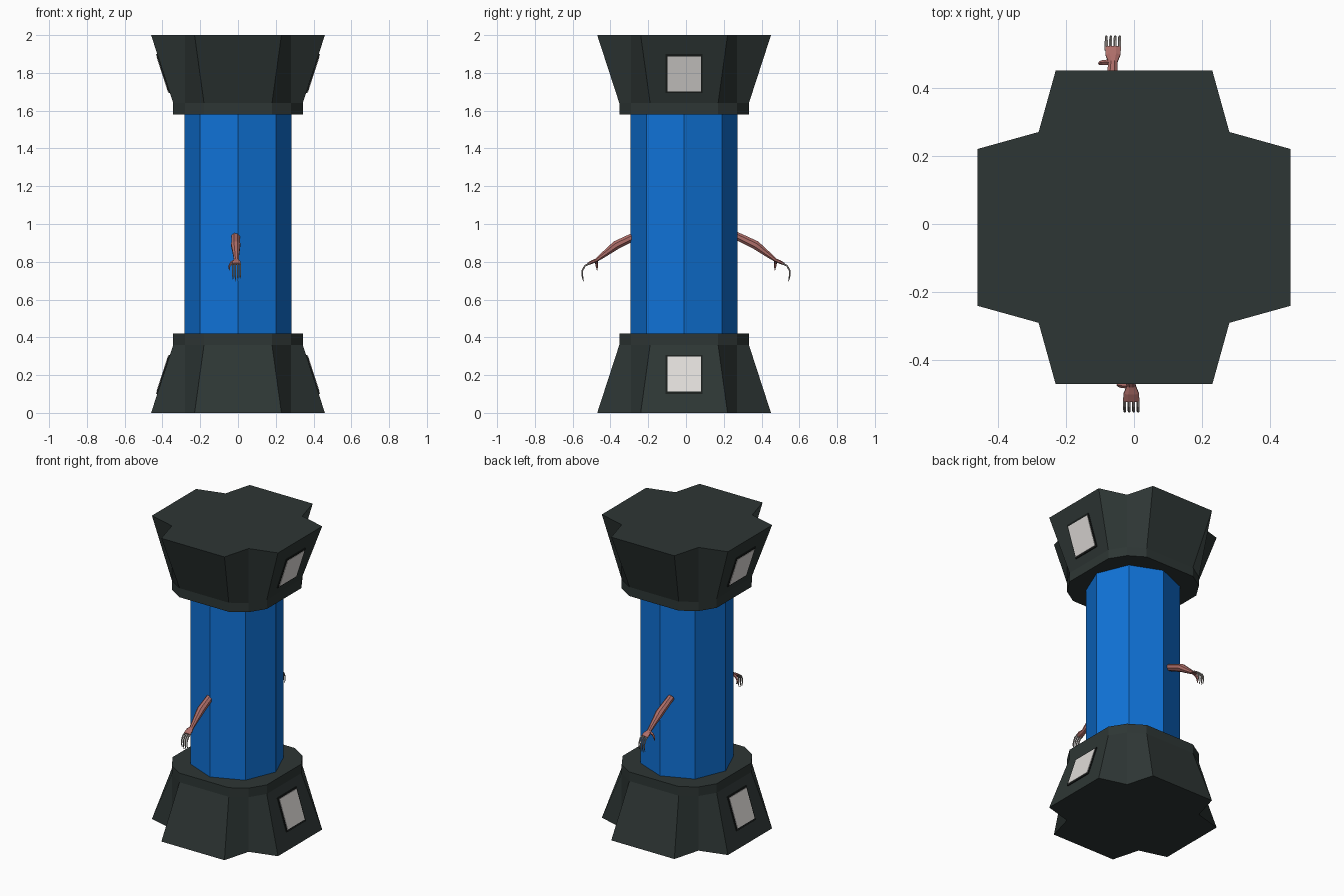
import bpy, bmesh, math
from mathutils import Vector

if "Cube" in bpy.data.objects:
    bpy.data.objects.remove(bpy.data.objects["Cube"])

CY = -0.01  # body centre in y


def material(name, rgb):
    m = bpy.data.materials.new(name)
    m.diffuse_color = (*rgb, 1)
    m.use_nodes = True
    m.node_tree.nodes["Principled BSDF"].inputs["Base Color"].default_value = m.diffuse_color
    return m


DARK = material("dark_slate", (0.027, 0.037, 0.035))
BLACK = material("frame_black", (0.010, 0.013, 0.012))
BLUE = material("bright_blue", (0.005, 0.170, 0.680))
PANE = material("pale_panel", (0.74, 0.71, 0.69))
SKIN = material("arm_pink", (0.42, 0.155, 0.14))
CLAW = material("finger_grey", (0.33, 0.30, 0.28))


def finish(bm, name, mats):
    bmesh.ops.recalc_face_normals(bm, faces=bm.faces)
    me = bpy.data.meshes.new(name)
    bm.to_mesh(me)
    bm.free()
    for m in mats:
        me.materials.append(m)
    ob = bpy.data.objects.new(name, me)
    bpy.context.collection.objects.link(ob)
    return ob


def loft(bm, rings, mat=0):
    """Skin a list of point rings and close both ends."""
    vs = [[bm.verts.new(p) for p in r] for r in rings]
    n = len(vs[0])
    faces = [bm.faces.new((a[i], a[(i + 1) % n], b[(i + 1) % n], b[i]))
             for a, b in zip(vs, vs[1:]) for i in range(n)]
    faces += [bm.faces.new(vs[0][::-1]), bm.faces.new(vs[-1])]
    for f in faces:
        f.material_index = mat


# Flared cap: cross-shaped outer end narrowing to a twelve-sided collar
def cross(out, half, z):
    pts = []
    for k in range(4):
        c, s = round(math.cos(k * math.pi / 2)), round(math.sin(k * math.pi / 2))
        for x, y in ((out, -half), (out, half), (0.28, 0.28)):
            pts.append((x * c - y * s, x * s + y * c + CY, z))
    return pts


def cap(name, zmap):
    bm = bmesh.new()
    loft(bm, [cross(0.46, 0.23, zmap(0)), cross(0.343, 0.18, zmap(0.36)),
              cross(0.343, 0.18, zmap(0.42))])
    finish(bm, name, [DARK])


# Thin plate lying on the sloped side face of a cap
def plate(name, side, zmap, y0, y1, z0, z1, thick, mat):
    slope = (0.46 - 0.343) / 0.36
    rings = [[(side * (0.46 - slope * z + d), y, zmap(z))
              for y, z in ((y0, z0), (y1, z0), (y1, z1), (y0, z1))]
             for d in (-0.004, thick)]
    bm = bmesh.new()
    loft(bm, rings)
    finish(bm, name, [mat])


for label, zmap in (("lower", lambda z: z), ("upper", lambda z: 2 - z)):
    cap(label + "_cap", zmap)
    for side, sn in ((1, "right"), (-1, "left")):
        plate(f"{label}_{sn}_window_frame", side, zmap, -0.108, 0.088, 0.10, 0.307, 0.006, BLACK)
        plate(f"{label}_{sn}_window_pane", side, zmap, -0.099, 0.079, 0.113, 0.299, 0.009, PANE)

# Octagonal column with corners on the axes
bm = bmesh.new()
loft(bm, [[(0.283 * math.cos(i * math.pi / 4), 0.283 * math.sin(i * math.pi / 4) + CY, z)
           for i in range(8)] for z in (0.40, 1.60)])
finish(bm, "column", [BLUE])


# Tube along a path; each path entry is (x, y, z, half width, half thickness)
def tube(bm, path, sides, place, mat=0):
    pts = [Vector(p[:3]) for p in path]
    rings = []
    for i, p in enumerate(path):
        t = (pts[min(i + 1, len(pts) - 1)] - pts[max(i - 1, 0)]).normalized()
        u = (Vector((1, 0, 0)) - t * t.x).normalized()
        w = t.cross(u)
        rings.append([place(pts[i] + u * p[3] * math.cos(a) + w * p[4] * math.sin(a))
                      for a in (2 * math.pi * (k + 0.5) / sides for k in range(sides))])
    loft(bm, rings, mat)


def arm(name, place):
    bm = bmesh.new()
    # forearm, wrist and palm
    tube(bm, [(-0.012, -0.25, 0.945, 0.022, 0.022), (-0.012, -0.30, 0.922, 0.024, 0.023),
              (-0.012, -0.37, 0.888, 0.026, 0.025), (-0.010, -0.43, 0.842, 0.018, 0.017),
              (-0.008, -0.475, 0.808, 0.014, 0.010), (-0.008, -0.497, 0.799, 0.024, 0.010),
              (-0.008, -0.520, 0.788, 0.024, 0.007)], 8, place)
    # thumb
    tube(bm, [(-0.015, -0.475, 0.806, 0.009, 0.008), (-0.035, -0.474, 0.794, 0.008, 0.008),
              (-0.046, -0.472, 0.775, 0.006, 0.006), (-0.046, -0.470, 0.755, 0.002, 0.002)], 5, place)
    # four drooping fingers
    for k in range(4):
        x = -0.027 + 0.0130 * k
        d = (0.010, 0, 0.002, 0.014)[k]
        tube(bm, [(x, -0.510, 0.791, 0.005, 0.005), (x, -0.534, 0.780, 0.005, 0.005),
                  (x, -0.548, 0.755, 0.0045, 0.0045), (x, -0.550, 0.728, 0.004, 0.004),
                  (x, -0.543, 0.697 + d, 0.002, 0.002)], 5, place, 1)
    finish(bm, name, [SKIN, CLAW])


arm("front_arm", lambda v: v)
arm("back_arm", lambda v: Vector((v.x - 0.054, -v.y, v.z)))
